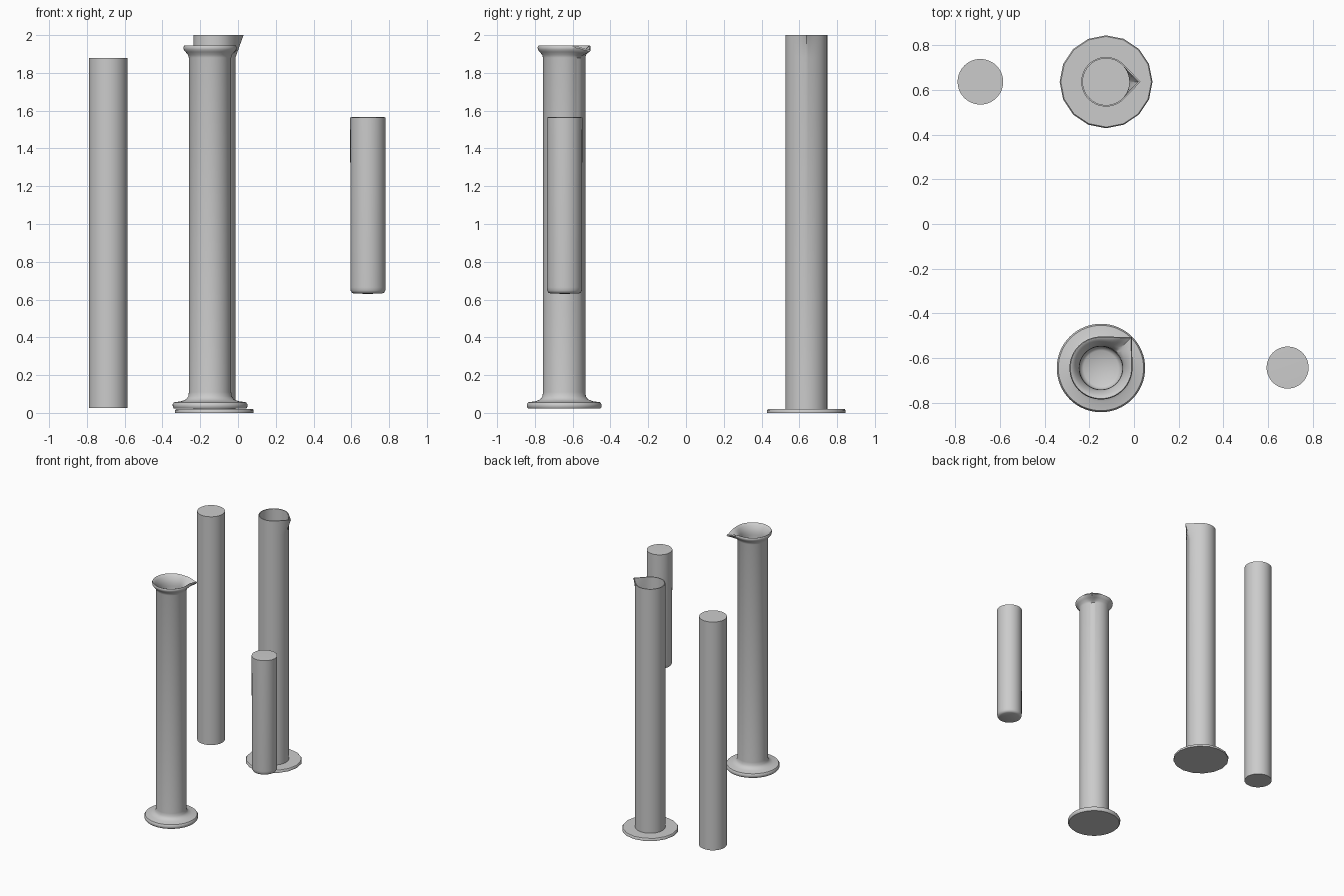
import bpy, bmesh, math

if "Cube" in bpy.data.objects:
    bpy.data.objects.remove(bpy.data.objects["Cube"])


def lathe(name, center, profile, sides=64, spout=None, smooth=40):
    """Revolve (radius, z) pairs; radius 0 at an end makes a pole."""
    bm = bmesh.new()
    rings = []
    for r, z in profile:
        if r == 0:
            rings.append([bm.verts.new((0, 0, z))])
            continue
        ring = []
        for i in range(sides):
            a = 2 * math.pi * i / sides
            rr, zz = spout(r, z, a) if spout else (r, z)
            ring.append(bm.verts.new((rr * math.cos(a), rr * math.sin(a), zz)))
        rings.append(ring)
    for p, q in zip(rings, rings[1:]):
        for i in range(sides):
            j = (i + 1) % sides
            if len(p) == 1:
                bm.faces.new((p[0], q[i], q[j]))
            elif len(q) == 1:
                bm.faces.new((p[i], p[j], q[0]))
            else:
                bm.faces.new((p[i], p[j], q[j], q[i]))
    bmesh.ops.recalc_face_normals(bm, faces=bm.faces)
    me = bpy.data.meshes.new(name)
    bm.to_mesh(me)
    bm.free()
    ob = bpy.data.objects.new(name, me)
    ob.location = (center[0], center[1], 0)
    bpy.context.collection.objects.link(ob)
    bpy.ops.object.select_all(action='DESELECT')
    ob.select_set(True)
    bpy.context.view_layer.objects.active = ob
    bpy.ops.object.shade_smooth_by_angle(angle=math.radians(smooth))
    return ob


def make_spout(direction, z_start, z_end, dip):
    """Pull the rim out along two tangents meeting in a pouring lip."""
    half = math.radians(44)

    def f(r, z, a):
        d = abs((a - direction + math.pi) % (2 * math.pi) - math.pi)
        w = min(1, max(0, (z - z_start) / (z_end - z_start)))
        if d < half:
            r *= 1 + w * (1 / math.cos(half - d) - 1)
            z -= dip * w * math.exp(-(d / math.radians(13)) ** 2)
        return r, z
    return f


# Simple measuring cylinder at the back: thin tube on a faceted foot
back = (-0.125, 0.637)
lathe("tall_tube", back,
      [(0, 0.012), (0.111, 0.012), (0.111, 1.88), (0.111, 2.0),
       (0.104, 2.0), (0.104, 1.88), (0.104, 0.03), (0, 0.03)],
      spout=make_spout(0, 1.88, 2.0, 0))
lathe("tall_tube_foot", back,
      [(0, 0), (0.208, 0), (0.208, 0.014), (0.203, 0.02), (0, 0.02)], sides=16)

# Moulded measuring cylinder at the front: rounded foot, flared rim and lip
lathe("moulded_cylinder", (-0.148, -0.645),
      [(0, 0.022), (0.19, 0.022), (0.197, 0.03), (0.198, 0.045), (0.191, 0.056),
       (0.15, 0.062), (0.126, 0.072), (0.115, 0.088), (0.112, 0.11),
       (0.112, 1.88), (0.116, 1.895), (0.130, 1.911), (0.139, 1.923),
       (0.141, 1.935), (0.137, 1.944), (0.131, 1.942), (0.118, 1.928),
       (0.106, 1.908), (0.098, 1.885), (0.096, 1.86), (0.096, 0.11),
       (0.091, 0.092), (0.078, 0.083), (0, 0.078)],
      spout=make_spout(math.pi / 4, 1.88, 1.935, 0.02))

# Solid liquid columns standing beside the vessels
lathe("long_liquid", (-0.688, 0.637),
      [(0, 0.027), (0.102, 0.027), (0.102, 1.88), (0, 1.88)])
lathe("short_liquid", (0.688, -0.643),
      [(0, 0.63), (0.075, 0.632), (0.086, 0.637), (0.092, 0.648),
       (0.093, 0.665), (0.094, 1.565), (0, 1.567)])
